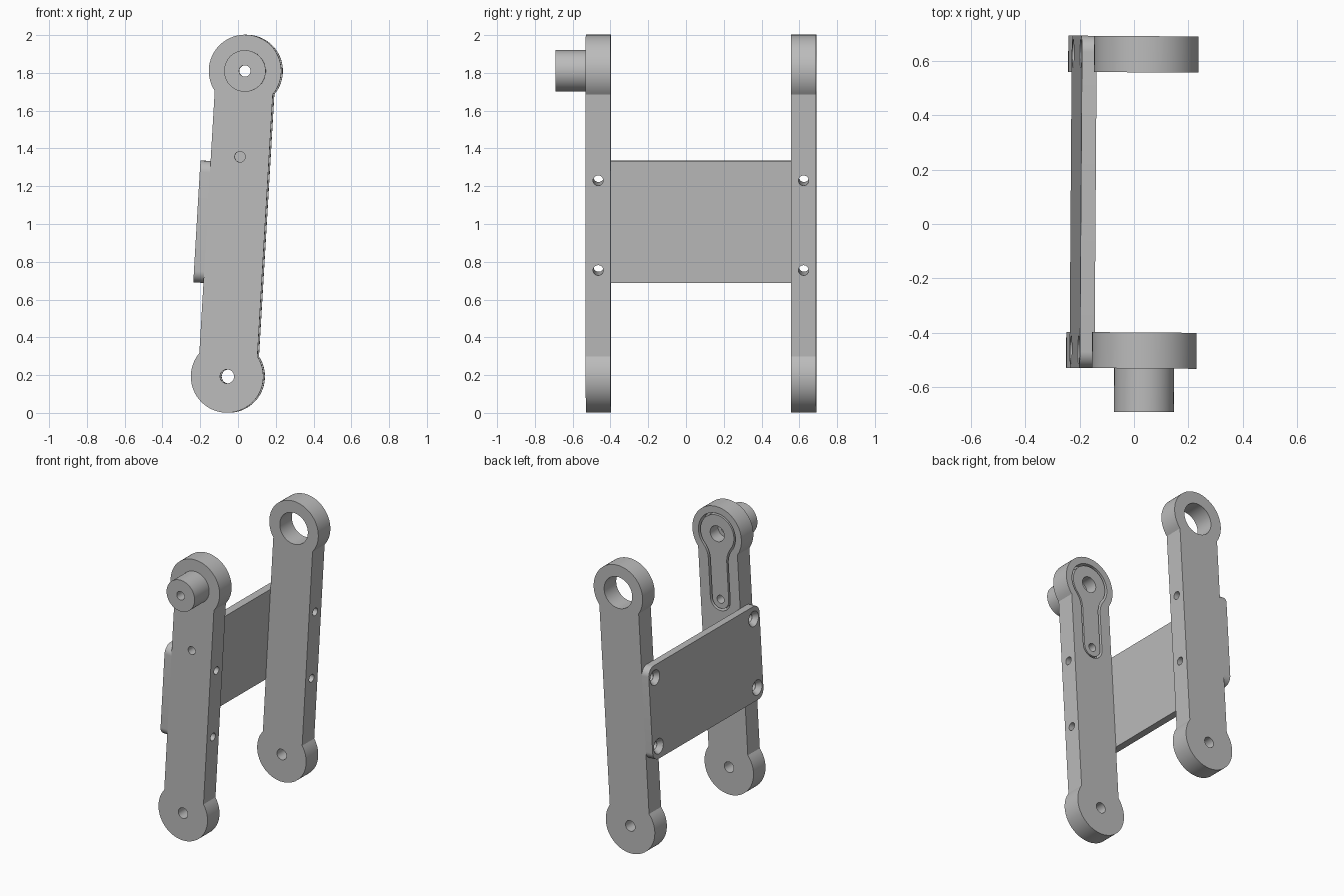
import bpy, bmesh
from math import pi, sin, cos, acos, atan2, sqrt, radians
from mathutils import Matrix

cube = bpy.data.objects.get("Cube")
if cube:
    bpy.data.objects.remove(cube, do_unlink=True)

# Shared dimensions, in the leaning frame of the bracket
REACH, END_R, HALF_W = 0.81, 0.192, 0.154
FRONT, REAR = (-0.53, -0.398), (0.557, 0.69)
SCREW_Z = 0.238
LEAN = (Matrix.Translation((-0.0065, 0, 1.0015))
        @ Matrix.Rotation(radians(-0.4), 4, 'Z')
        @ Matrix.Rotation(radians(3.36), 4, 'Y'))

grey = bpy.data.materials.new("plain grey")
COLOUR = (0.5, 0.5, 0.5, 1)
grey.diffuse_color = COLOUR
grey.use_nodes = True
grey.node_tree.nodes["Principled BSDF"].inputs["Base Color"].default_value = COLOUR


def arc(cx, cz, r, a0, a1, n=32):
    return [(cx + r * cos(a0 + (a1 - a0) * i / n),
             cz + r * sin(a0 + (a1 - a0) * i / n)) for i in range(n + 1)]


def circle(cx, cz, r):
    return arc(cx, cz, r, 0, 2 * pi, 48)[:-1]


def prism(name, pts, a, b, axis='y', taper=1.0):
    """Extrude an outline from a to b along an axis, optionally tapering."""
    mu = sum(p[0] for p in pts) / len(pts)
    mv = sum(p[1] for p in pts) / len(pts)
    bm = bmesh.new()
    rings = []
    for d, s in ((a, 1.0), (b, taper)):
        ring = []
        for u, v in pts:
            u, v = mu + (u - mu) * s, mv + (v - mv) * s
            ring.append(bm.verts.new((u, d, v) if axis == 'y' else (d, u, v)))
        rings.append(ring)
    n = len(pts)
    bm.faces.new(rings[0])
    bm.faces.new(rings[1])
    for i in range(n):
        j = (i + 1) % n
        bm.faces.new((rings[0][i], rings[0][j], rings[1][j], rings[1][i]))
    bmesh.ops.recalc_face_normals(bm, faces=bm.faces)
    mesh = bpy.data.meshes.new(name)
    bm.to_mesh(mesh)
    bm.free()
    mesh.materials.append(grey)
    obj = bpy.data.objects.new(name, mesh)
    obj.matrix_world = LEAN
    bpy.context.collection.objects.link(obj)
    return obj


def activate(obj):
    bpy.ops.object.select_all(action='DESELECT')
    obj.select_set(True)
    bpy.context.view_layer.objects.active = obj


def cut(obj, *args, **kw):
    """Subtract a prism from an object."""
    tool = prism("cutter", *args, **kw)
    tool.hide_render = True
    mod = obj.modifiers.new("cut", 'BOOLEAN')
    mod.operation, mod.solver, mod.object = 'DIFFERENCE', 'EXACT', tool
    activate(obj)
    bpy.ops.object.modifier_apply(modifier=mod.name)
    bpy.data.objects.remove(tool, do_unlink=True)


def beam_outline():
    c = acos(HALF_W / END_R)
    return (arc(0, REACH, END_R, -c, pi + c, 48)
            + arc(0, -REACH, END_R, pi - c, 2 * pi + c, 48))


def horn_outline(gap):
    """Round head with a filleted neck and a round-ended arm below."""
    r, w, f, drop = 0.145, 0.078, 0.15, 0.455
    h = sqrt((r + f) ** 2 - (w + f) ** 2)
    t = atan2(h, w + f)
    pts = arc(0, 0, r - gap, -t, pi + t, 48)
    pts += arc(-w - f, -h, f + gap, t, 0, 10)[1:]
    pts += arc(0, -drop, w - gap, pi, 2 * pi, 24)
    pts += arc(w + f, -h, f + gap, pi, pi - t, 10)[:-1]
    return [(x, z + REACH) for x, z in pts]


# Two side beams with pivot holes and cross screw holes
beams = []
for name, (y0, y1) in (("front_beam", FRONT), ("rear_beam", REAR)):
    beam = prism(name, beam_outline(), y0, y1)
    cut(beam, circle(0, -REACH, 0.037), y0 - 0.1, y1 + 0.1)
    for s in (-1, 1):
        cut(beam, circle((y0 + y1) / 2, s * SCREW_Z, 0.027), -0.3, 0.3, axis='x')
    beams.append(beam)
front_beam, rear_beam = beams

# Rear bearing hole
cut(rear_beam, circle(0, REACH, 0.11), 0.4, 0.8)

# Front beam pocket holding the flush horn
inner = FRONT[1]
floor = inner - 0.05
cut(front_beam, horn_outline(0), floor, inner + 0.1)
horn = prism("horn_insert", horn_outline(0.014), floor - 0.001, inner - 0.003)
peg = prism("pivot_peg", circle(0, REACH, 0.11), -0.69, FRONT[0] + 0.001)
for part in (front_beam, horn, peg):
    cut(part, circle(0, REACH, 0.03), -0.8, -0.3)
for part in (front_beam, horn):
    cut(part, circle(0, REACH, 0.055), inner - 0.09, -0.3)
    cut(part, circle(0, REACH - 0.455, 0.028), -0.8, -0.3)

# Cross plate with rounded corners and countersunk screw holes
R, HALF_H = 0.06, 0.323
Y0, Y1 = FRONT[0], REAR[1]
corners = ((Y1 - R, HALF_H - R), (Y0 + R, HALF_H - R),
           (Y0 + R, R - HALF_H), (Y1 - R, R - HALF_H))
outline = []
for i, (y, z) in enumerate(corners):
    outline += arc(y, z, R, i * pi / 2, (i + 1) * pi / 2, 12)
plate = prism("cross_plate", outline, -0.208, -HALF_W, axis='x')
for y0, y1 in (FRONT, REAR):
    for s in (-1, 1):
        spot = ((y0 + y1) / 2, s * SCREW_Z)
        cut(plate, circle(*spot, 0.027), -0.3, 0, axis='x')
        cut(plate, circle(*spot, 0.056), -0.213, -0.175, axis='x', taper=0.5)

# Smooth round walls, keep crisp edges
for obj in (front_beam, rear_beam, horn, peg, plate):
    activate(obj)
    bpy.ops.object.shade_smooth_by_angle(angle=radians(30))
